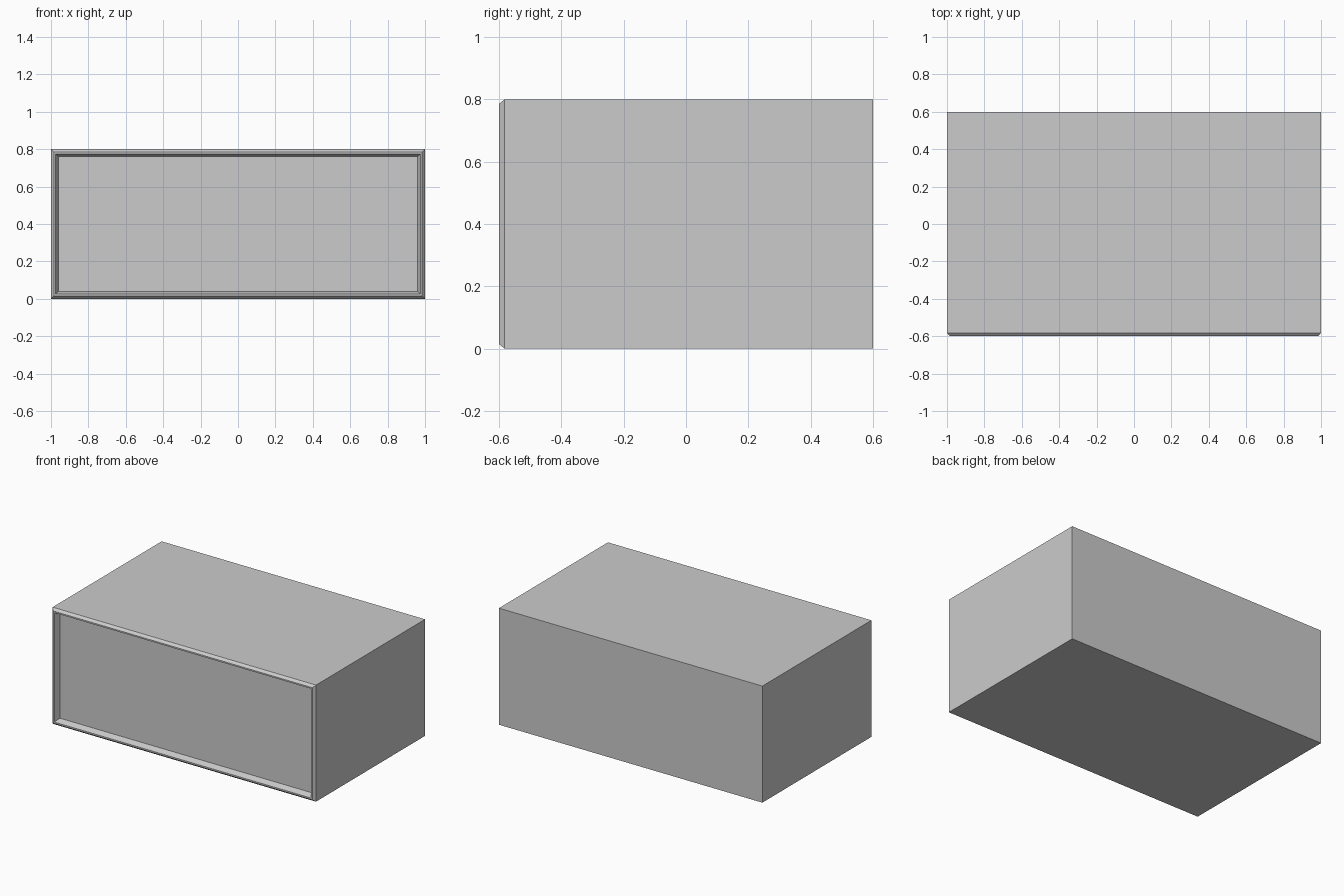
import bpy, bmesh

if "Cube" in bpy.data.objects:
    bpy.data.objects.remove(bpy.data.objects["Cube"])

W, D, H = 1.0, 0.6, 0.8   # half width, half depth, height

# Rectangular sections from the back to the recessed front panel: (inset, y)
sections = [
    (0.0, D),         # back
    (0.0, -0.582),    # start of outer chamfer
    (0.015, -D),      # outer edge of front rim
    (0.025, -D),      # inner edge of front rim
    (0.04, -0.56),    # recessed panel
]


def ring(bm, inset, y):
    x, lo, hi = W - inset, inset, H - inset
    return [bm.verts.new(p) for p in ((-x, y, lo), (x, y, lo), (x, y, hi), (-x, y, hi))]


# Box body with chamfered rim and sunken front
bm = bmesh.new()
rings = [ring(bm, *s) for s in sections]
for a, b in zip(rings, rings[1:]):
    for i in range(4):
        j = (i + 1) % 4
        bm.faces.new((a[i], a[j], b[j], b[i]))
bm.faces.new(rings[0])
bm.faces.new(rings[-1])
bmesh.ops.recalc_face_normals(bm, faces=bm.faces)

mesh = bpy.data.meshes.new("box_body")
bm.to_mesh(mesh)
bm.free()
body = bpy.data.objects.new("box_body", mesh)
bpy.context.collection.objects.link(body)
